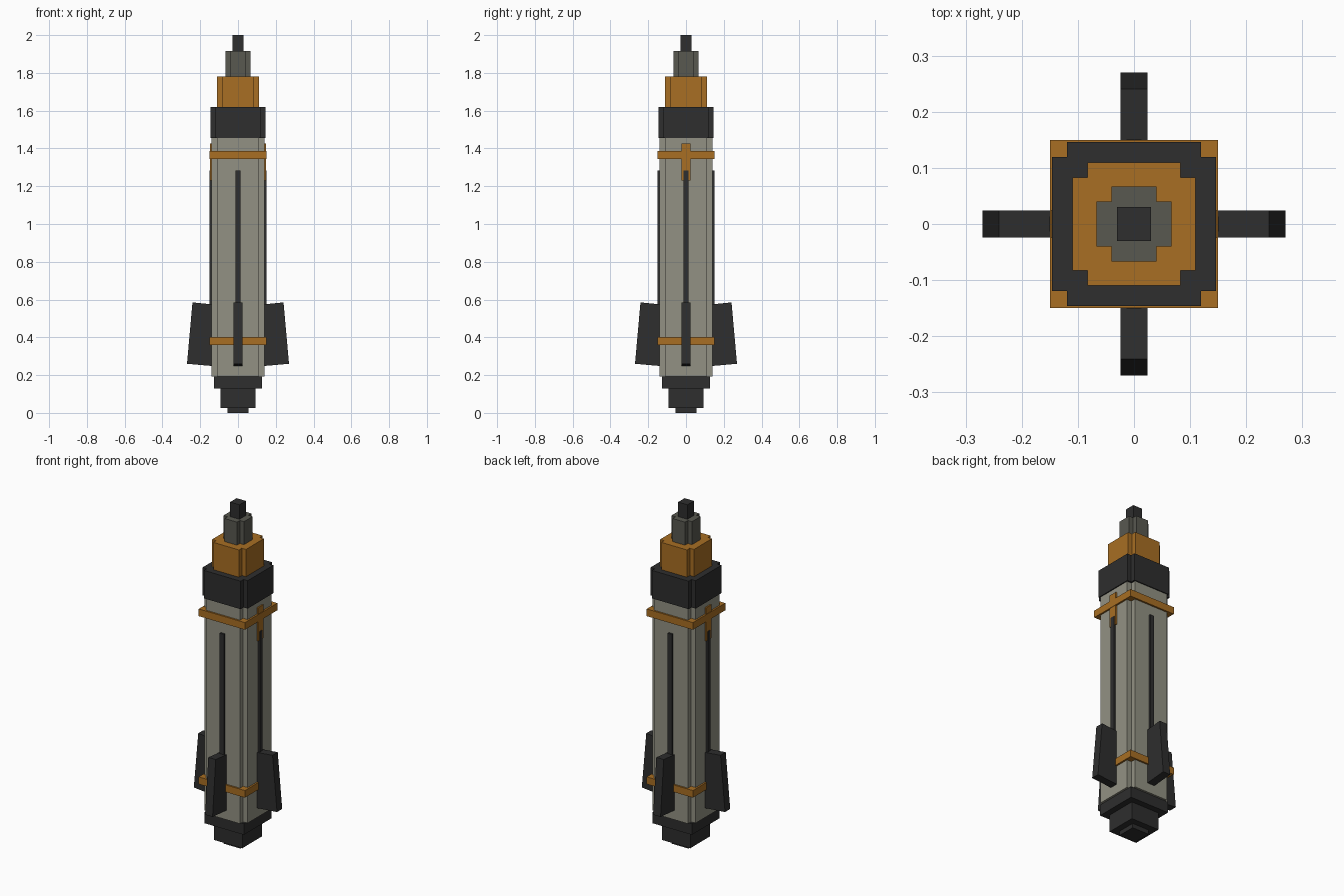
import bpy, bmesh, math
from mathutils import Matrix

if "Cube" in bpy.data.objects:
    bpy.data.objects.remove(bpy.data.objects["Cube"])


def material(name, rgb):
    lin = [((c / 255 + 0.055) / 1.055) ** 2.4 for c in rgb]
    m = bpy.data.materials.new(name)
    m.diffuse_color = (*lin, 1)
    m.use_nodes = True
    m.node_tree.nodes["Principled BSDF"].inputs["Base Color"].default_value = m.diffuse_color
    return m


DARK = material("charcoal", (46, 46, 46))
LIGHT = material("warm grey", (146, 145, 131))
MID = material("dark olive grey", (88, 88, 80))
ORANGE = material("burnt orange", (168, 110, 35))


def prism(name, pts, vec, mat, matrix=Matrix()):
    """Extrude a closed outline along a vector."""
    bm = bmesh.new()
    face = bm.faces.new([bm.verts.new(p) for p in pts])
    res = bmesh.ops.extrude_face_region(bm, geom=[face])
    verts = [g for g in res["geom"] if isinstance(g, bmesh.types.BMVert)]
    bmesh.ops.translate(bm, verts=verts, vec=vec)
    bmesh.ops.recalc_face_normals(bm, faces=bm.faces)
    bm.transform(matrix)
    me = bpy.data.meshes.new(name)
    bm.to_mesh(me)
    bm.free()
    me.materials.append(mat)
    ob = bpy.data.objects.new(name, me)
    bpy.context.collection.objects.link(ob)
    return ob


def block(name, x0, x1, y0, y1, z0, z1, mat, matrix=Matrix()):
    pts = [(x0, y0, z0), (x1, y0, z0), (x1, y1, z0), (x0, y1, z0)]
    return prism(name, pts, (0, 0, z1 - z0), mat, matrix)


def tier(name, a, b, z0, z1, mat):
    """Square tier of half width a, corners notched back to b."""
    if a == b:
        return block(name, -a, a, -a, a, z0, z1, mat)
    quarter = [(a, -b), (a, b), (b, b)]
    pts = []
    for k in range(4):
        c, s = round(math.cos(k * math.pi / 2)), round(math.sin(k * math.pi / 2))
        pts += [(c * x - s * y, s * x + c * y, z0) for x, y in quarter]
    return prism(name, pts, (0, 0, z1 - z0), mat)


# Stacked core, bottom to top
tier("nozzle_tip", 0.055, 0.055, 0.0, 0.026, DARK)
tier("nozzle", 0.092, 0.092, 0.026, 0.128, DARK)
tier("base_plate", 0.128, 0.128, 0.128, 0.193, DARK)
tier("body", 0.14, 0.11, 0.193, 1.456, LIGHT)
tier("shoulder_collar", 0.146, 0.119, 1.456, 1.62, DARK)
tier("nose_ring", 0.11, 0.083, 1.62, 1.78, ORANGE)
tier("nose_neck", 0.067, 0.04, 1.78, 1.915, MID)
tier("nose_tip", 0.03, 0.03, 1.915, 2.0, DARK)

# Straps around the body
tier("lower_strap", 0.15, 0.15, 0.36, 0.402, ORANGE)
tier("upper_strap", 0.15, 0.15, 1.345, 1.387, ORANGE)

# Fins and rails on all four sides
fin = [(0.10, -0.024, 0.245), (0.27, -0.024, 0.26),
       (0.241, -0.024, 0.585), (0.10, -0.024, 0.571)]
for k, side in enumerate(("right", "back", "left", "front")):
    turn = Matrix.Rotation(k * math.pi / 2, 4, "Z")
    prism("fin_" + side, fin, (0, 0.048, 0), DARK, turn)
    block("rail_" + side, 0.13, 0.151, -0.0135, 0.0135, 0.5, 1.282, DARK, turn)
    # Upright clips on the two sides only
    if k % 2 == 0:
        block("clip_" + side, 0.13, 0.148, -0.025, 0.025, 1.23, 1.425, ORANGE, turn)
